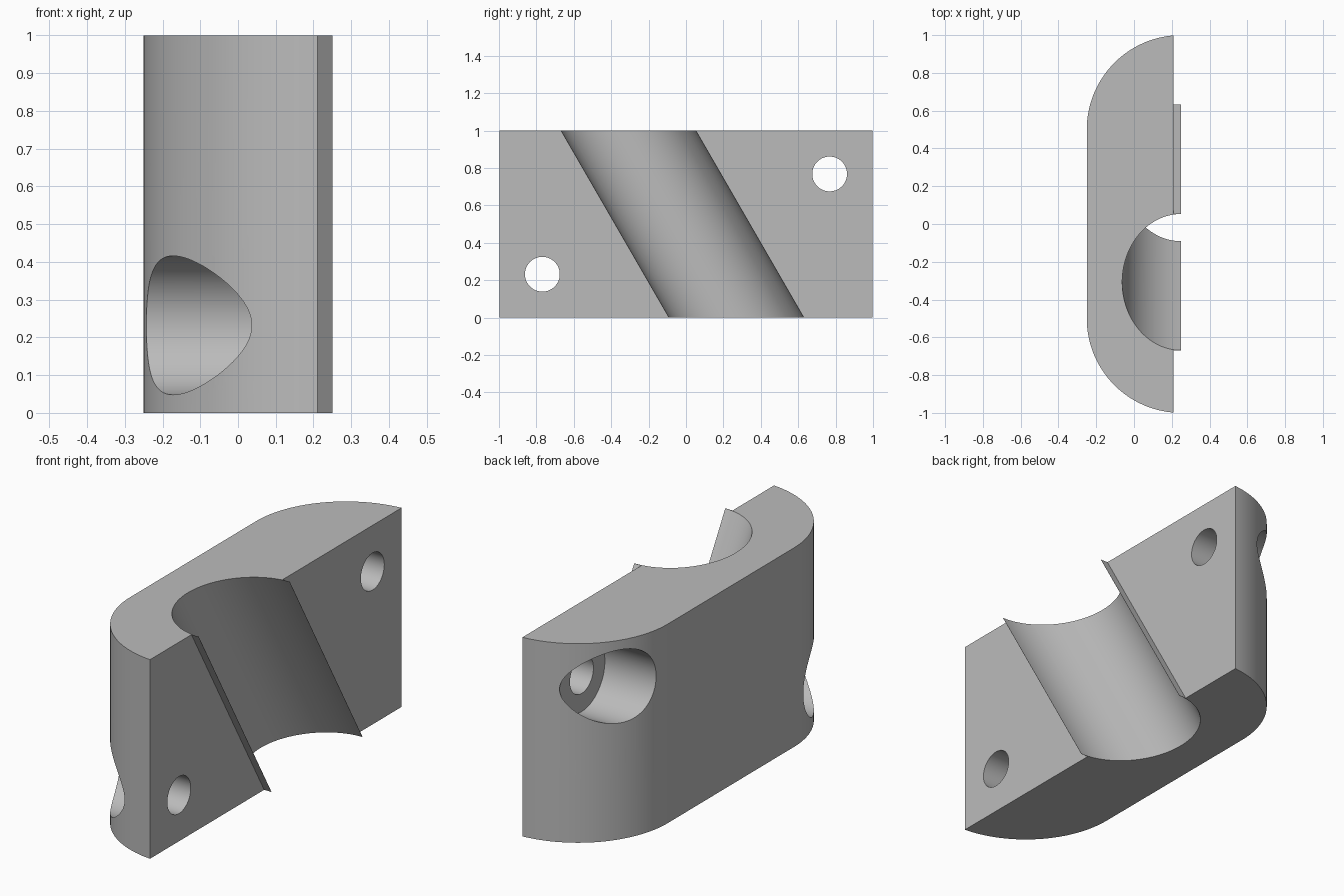
import bpy, bmesh, math
from mathutils import Matrix, Vector

cube = bpy.data.objects.get("Cube")
if cube:
    bpy.data.objects.remove(cube, do_unlink=True)

grey = bpy.data.materials.new("plain grey")
grey.use_nodes = True
colour = (0.5, 0.5, 0.5, 1)
grey.diffuse_color = colour
grey.node_tree.nodes["Principled BSDF"].inputs["Base Color"].default_value = colour


def prism(name, points, direction):
    """Extrude a flat outline along a direction."""
    bm = bmesh.new()
    face = bm.faces.new([bm.verts.new(p) for p in points])
    moved = bmesh.ops.extrude_face_region(bm, geom=[face])["geom"]
    bmesh.ops.translate(bm, vec=Vector(direction),
                        verts=[v for v in moved if isinstance(v, bmesh.types.BMVert)])
    bmesh.ops.recalc_face_normals(bm, faces=bm.faces)
    return finish(name, bm)


def cylinder(name, radius, length, matrix):
    bm = bmesh.new()
    bmesh.ops.create_cone(bm, cap_ends=True, segments=128, radius1=radius,
                          radius2=radius, depth=length, matrix=matrix)
    return finish(name, bm)


def finish(name, bm):
    mesh = bpy.data.meshes.new(name)
    bm.to_mesh(mesh)
    bm.free()
    mesh.materials.append(grey)
    obj = bpy.data.objects.new(name, mesh)
    bpy.context.collection.objects.link(obj)
    return obj


def combine(target, tool, operation):
    """Apply a boolean and remove the tool."""
    mod = target.modifiers.new(operation, "BOOLEAN")
    mod.operation, mod.object, mod.solver = operation, tool, "EXACT"
    bpy.context.view_layer.objects.active = target
    bpy.ops.object.modifier_apply(modifier=mod.name)
    bpy.data.objects.remove(tool, do_unlink=True)


FACE, RIM, BACK = 0.21, 0.25, -0.25
CORNER = 0.5
TILT = math.radians(30)
GROOVE_R = 0.3125
GROOVE_Y = -0.019

# Body: block with two large rounded back corners
end = math.acos((RIM - FACE) / CORNER)
arc = []
for i in range(49):
    a = math.pi - (math.pi - (math.pi - end)) * i / 48
    arc.append((RIM + CORNER * math.cos(a), CORNER + CORNER * math.sin(a), 0))
outline = arc + [(x, -y, z) for x, y, z in reversed(arc)]
body = prism("clamp_body", outline, (0, 0, 1))

# Thin raised lips along the slanted groove
half = GROOVE_R / math.cos(TILT) + 0.001
shift = math.tan(TILT) / 2
band = [(0.1, GROOVE_Y + shift - half, 0), (0.1, GROOVE_Y + shift + half, 0),
        (0.1, GROOVE_Y - shift + half, 1), (0.1, GROOVE_Y - shift - half, 1)]
combine(body, prism("groove_lips", band, (RIM - 0.1, 0, 0)), "UNION")

# Slanted half-round groove
place = Matrix.Translation((RIM, GROOVE_Y, 0.5)) @ Matrix.Rotation(TILT, 4, "X")
combine(body, cylinder("groove_cutter", GROOVE_R, 3, place), "DIFFERENCE")

# Bolt holes with wide counterbores from the back
lay = Matrix.Rotation(math.pi / 2, 4, "Y")
FLOOR = 0.042
for side in (-1, 1):
    y, z = side * 0.768, 0.5 + side * 0.268
    hole = cylinder("hole_cutter", 0.093, 2, Matrix.Translation((0, y, z)) @ lay)
    combine(body, hole, "DIFFERENCE")
    bore = cylinder("bore_cutter", 0.184, 1, Matrix.Translation((FLOOR - 0.5, y, z)) @ lay)
    combine(body, bore, "DIFFERENCE")

# Smooth curved walls, crisp edges
bpy.ops.object.select_all(action="DESELECT")
body.select_set(True)
bpy.context.view_layer.objects.active = body
bpy.ops.object.shade_smooth_by_angle(angle=math.radians(25))
